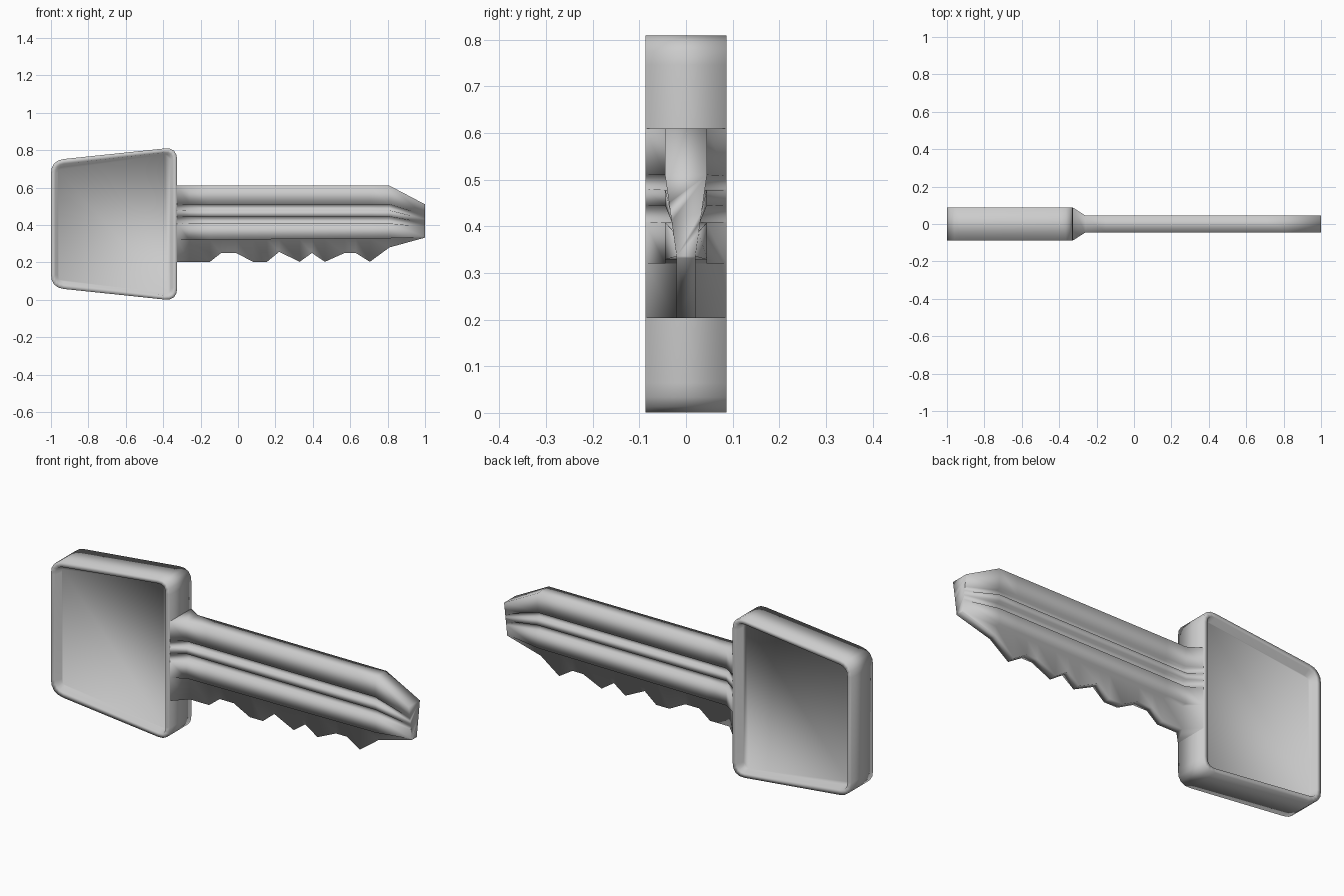
import bpy, bmesh
from mathutils import Vector

if "Cube" in bpy.data.objects:
    bpy.data.objects.remove(bpy.data.objects["Cube"])


def loft(name, rings, cap_start=True, cap_end=True):
    """Skin a list of equal-length closed rings into one smooth mesh."""
    bm = bmesh.new()
    rows = [[bm.verts.new(p) for p in ring] for ring in rings]
    n = len(rows[0])
    for a, b in zip(rows, rows[1:]):
        for i in range(n):
            j = (i + 1) % n
            bm.faces.new((a[i], a[j], b[j], b[i]))
    if cap_start:
        bm.faces.new(rows[0][::-1])
    if cap_end:
        bm.faces.new(rows[-1])
    bmesh.ops.remove_doubles(bm, verts=bm.verts, dist=1e-4)
    bmesh.ops.recalc_face_normals(bm, faces=bm.faces)
    for f in bm.faces:
        f.smooth = True
    mesh = bpy.data.meshes.new(name)
    bm.to_mesh(mesh)
    bm.free()
    obj = bpy.data.objects.new(name, mesh)
    bpy.context.collection.objects.link(obj)
    return obj


def head_ring(y, inset, radius, steps=4):
    """Rounded trapezoid outline of the head, inset by a distance."""
    d = inset
    corners = [Vector(c) for c in ((-1 + d, 0.065 + d), (-0.325 - d, -0.006 + d),
                                   (-0.325 - d, 0.816 - d), (-1 + d, 0.745 - d))]
    ring = []
    for i, c in enumerate(corners):
        a = c + (corners[i - 1] - c).normalized() * radius
        b = c + (corners[(i + 1) % 4] - c).normalized() * radius
        for k in range(steps + 1):
            t = k / steps
            p = a * (1 - t) ** 2 + c * 2 * t * (1 - t) + b * t * t
            ring.append((p.x, y, p.y))
    return ring


# Head: solid band with a shallow recess on both faces
loft("key_head", [head_ring(y, d, r) for y, d, r in (
    (-0.05, 0.036, 0.03), (-0.087, 0.024, 0.045), (-0.087, 0.0, 0.07),
    (0.087, 0.0, 0.07), (0.087, 0.024, 0.045), (0.05, 0.036, 0.03))])

# Blade side profile from top to bottom: (z, half thickness), with two grooves
W, G, T = 0.045, 0.026, 0.02
SIDE = [(0.61, W), (0.51, W), (0.508, G), (0.48, G), (0.478, W),
        (0.445, W), (0.443, G), (0.41, G), (0.408, W), (0.32, W), (0.32, T)]


def blade_ring(x, side):
    return [(x, -y, z) for z, y in side] + [(x, y, z) for z, y in reversed(side)]


# Cut edge of the blade
TEETH = [(-0.26, 0.203), (-0.15, 0.203), (-0.09, 0.25), (-0.01, 0.25),
         (0.08, 0.203), (0.155, 0.203), (0.22, 0.256), (0.33, 0.203),
         (0.395, 0.25), (0.465, 0.203), (0.57, 0.25), (0.63, 0.25),
         (0.705, 0.203), (0.81, 0.28)]

# Neck flares to the full head thickness
rings = [blade_ring(-0.325, [(z, 0.087) for z, y in SIDE] + [(0.203, 0.087)])]
# Grooved shaft with teeth
for x, z in TEETH:
    lift = 0.01 * (x + 0.26) / 1.26
    side = SIDE[:9] + [(0.32 + lift, W), (0.32 + lift, T), (z, T)]
    rings.append(blade_ring(x, side))
# Tip narrows to a thin lower edge
tip = []
for z, y in SIDE + [(0.203, T)]:
    t = min(1.0, max(0.0, (0.61 - z) / 0.29))
    drop = 0.004 if z < 0.3 else 0.0
    tip.append((0.51 - 0.174 * t - drop, W - (W - T) * t))
rings.append(blade_ring(1.0, tip))
loft("key_blade", rings, cap_start=False)
